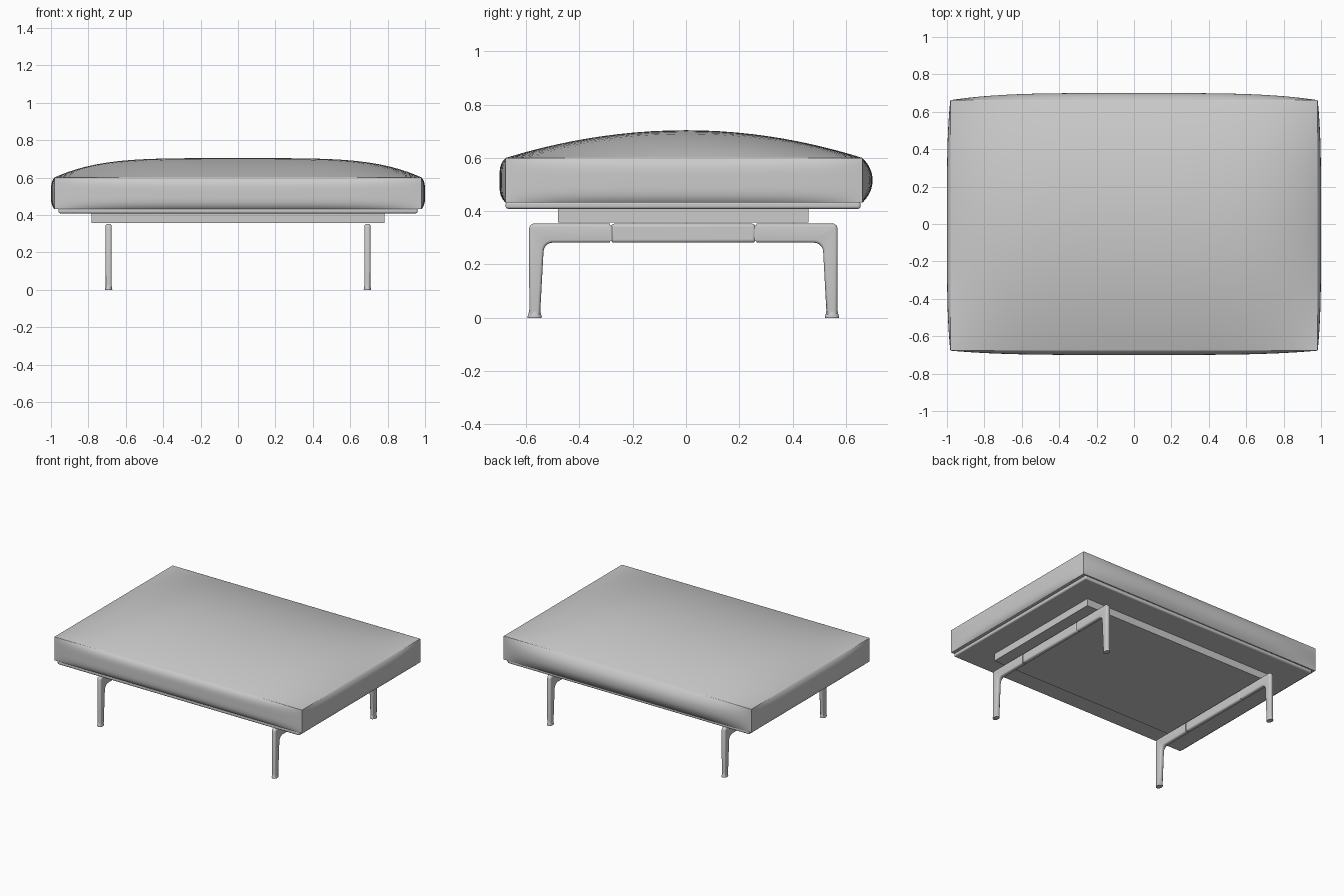
import bpy, bmesh, math

if "Cube" in bpy.data.objects:
    bpy.data.objects.remove(bpy.data.objects["Cube"])


def finish(bm, name, bevel=0.0, segments=3, angle=40):
    bmesh.ops.recalc_face_normals(bm, faces=bm.faces)
    mesh = bpy.data.meshes.new(name)
    bm.to_mesh(mesh)
    bm.free()
    ob = bpy.data.objects.new(name, mesh)
    bpy.context.collection.objects.link(ob)
    if bevel:
        mod = ob.modifiers.new("rounding", 'BEVEL')
        mod.width, mod.segments = bevel, segments
        mod.limit_method, mod.angle_limit = 'ANGLE', math.radians(35)
    bpy.ops.object.select_all(action='DESELECT')
    ob.select_set(True)
    bpy.context.view_layer.objects.active = ob
    bpy.ops.object.shade_smooth_by_angle(angle=math.radians(angle))
    return ob


def box(name, x, y, z, bevel=0.0):
    bm = bmesh.new()
    bmesh.ops.create_cube(bm, size=1)
    for v in bm.verts:
        for i, (a, b) in enumerate((x, y, z)):
            v.co[i] = a if v.co[i] < 0 else b
    return finish(bm, name, bevel)


def bulge(t, p):
    return 1 - abs(t) ** p


# Cushion: a gridded cube shaped into a domed top and bulging sides
bm = bmesh.new()
bmesh.ops.create_cube(bm, size=2)
bmesh.ops.subdivide_edges(bm, edges=bm.edges[:], cuts=31, use_grid_fill=True)
for vert in bm.verts:
    u, v, w = (math.sin(c * math.pi / 2) for c in vert.co)
    x = u * (0.982 + 0.018 * bulge(w, 4) * bulge(v, 4))
    if v < 0:
        y = v * (0.677 + 0.023 * bulge(w, 4) * bulge(u, 4))
    else:
        y = v * (0.662 + 0.038 * bulge(w, 2.2) * bulge(u, 4))
    z = 0.432 + 0.168 * (w + 1) / 2
    z += 0.104 * bulge(u, 4.4) * bulge(v, 2.0) * (w + 1) / 2
    vert.co = (x, y, z)
finish(bm, "cushion", 0.0, angle=60)

# Seat board and recessed support block
box("seat_board", (-0.96, 0.96), (-0.677, 0.655), (0.409, 0.436), 0.009)
box("support_block", (-0.782, 0.782), (-0.48, 0.46), (0.357, 0.412))

CY = -0.01      # centre of the leg frames along y
TOP, UNDER = 0.353, 0.282


def leg(name, cx, side):
    # Bent leg outline: (distance from centre, height)
    pts = [(0.275, TOP), (0.565, TOP), (0.575, 0.347), (0.579, 0.335),
           (0.572, 0.004), (0.538, 0.004), (0.525, 0.245)]
    pts[4], pts[5] = (0.578, 0.004), (0.538, 0.004)
    for i in range(1, 6):
        a = i / 5 * math.pi / 2
        pts.append((0.490 + 0.035 * math.cos(a), 0.247 + 0.035 * math.sin(a)))
    pts.append((0.275, UNDER))
    bm = bmesh.new()
    verts = [bm.verts.new((cx - 0.016, CY + side * d, z)) for d, z in pts]
    face = bm.faces.new(verts)
    ext = bmesh.ops.extrude_face_region(bm, geom=[face])
    for g in ext["geom"]:
        if isinstance(g, bmesh.types.BMVert):
            g.co.x += 0.032
    # Round only the rims of the two flat side faces
    rims = [e for e in bm.edges if abs(e.verts[0].co.x - e.verts[1].co.x) < 1e-5
            and min(abs(v.co.y - CY) for v in e.verts) > 0.2
            and not all(abs(abs(v.co.y - CY) - 0.275) < 1e-4 for v in e.verts)]
    bmesh.ops.recalc_face_normals(bm, faces=bm.faces)
    bmesh.ops.bevel(bm, geom=rims, offset=0.011, segments=4, profile=0.5,
                    affect='EDGES', clamp_overlap=True)
    finish(bm, name, angle=45)


def foot(name, cx, cy):
    # Flared oval glide lofted from stacked rings
    rings = [(0.019, 0.026, 0.0), (0.020, 0.027, 0.004),
             (0.018, 0.024, 0.012), (0.015, 0.020, 0.03)]
    n = 24
    bm = bmesh.new()
    loops = [[bm.verts.new((cx + rx * math.cos(2 * math.pi * i / n),
                            cy + ry * math.sin(2 * math.pi * i / n), z))
              for i in range(n)] for rx, ry, z in rings]
    for a, b in zip(loops, loops[1:]):
        for i in range(n):
            j = (i + 1) % n
            bm.faces.new((a[i], a[j], b[j], b[i]))
    bm.faces.new(loops[0][::-1])
    bm.faces.new(loops[-1])
    finish(bm, name)


# Two leg frames: a centre beam with a bent leg at each end
for cx, sx in ((-0.692, "left"), (0.692, "right")):
    box(sx + "_beam", (cx - 0.016, cx + 0.016), (CY - 0.271, CY + 0.271),
        (UNDER, TOP), 0.011)
    # Thin joint core filling the seam between beam and legs
    box(sx + "_beam_core", (cx - 0.012, cx + 0.012), (CY - 0.29, CY + 0.29),
        (UNDER + 0.006, TOP - 0.006))
    for side, sy in ((-1, "front"), (1, "back")):
        leg(f"{sy}_{sx}_leg", cx, side)
        foot(f"{sy}_{sx}_foot", cx, CY + side * 0.558)
